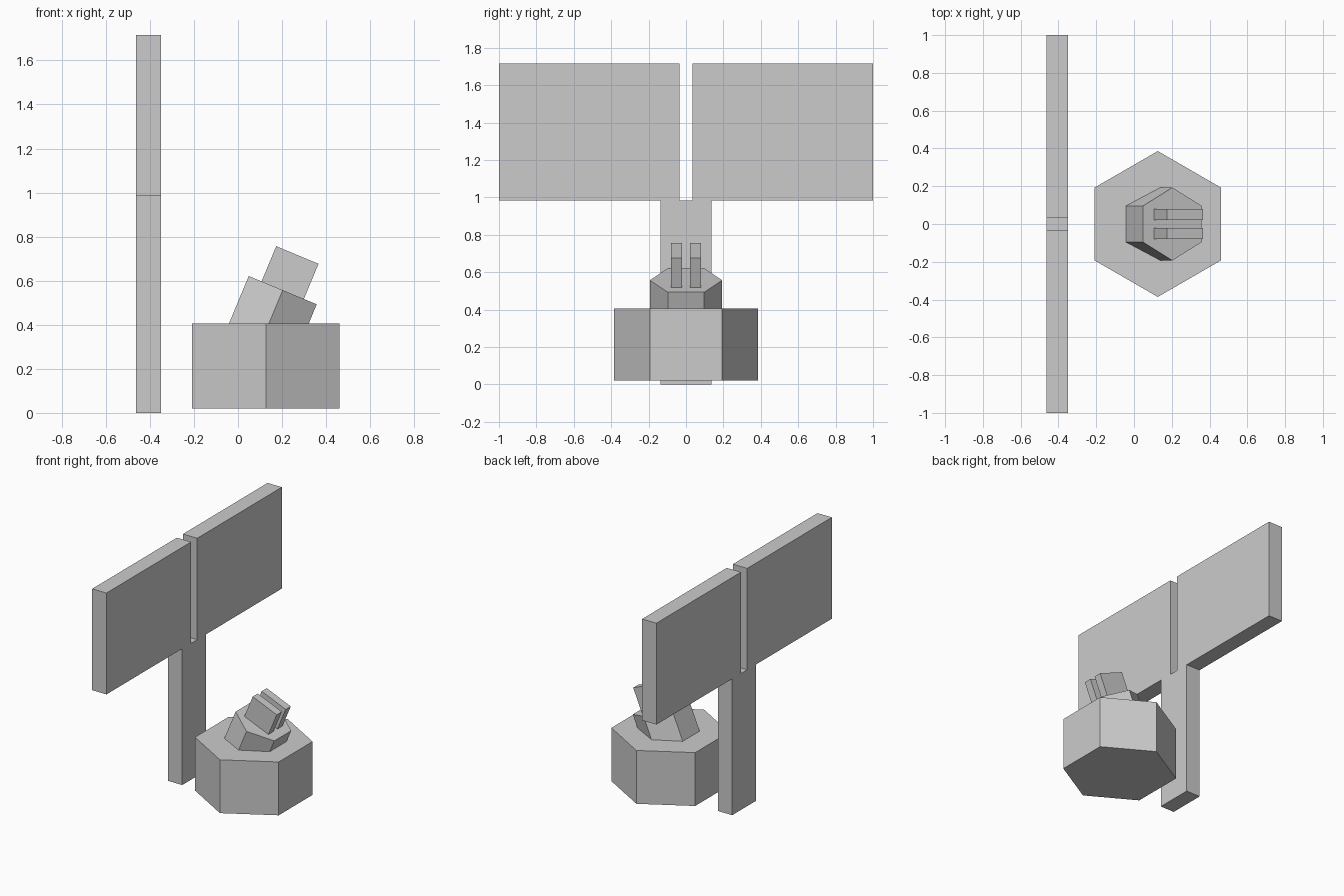
import bpy
from math import radians
from mathutils import Vector, Matrix

if "Cube" in bpy.data.objects:
    bpy.data.objects.remove(bpy.data.objects["Cube"])


def box(name, lo, hi, frame=Matrix()):
    lo, hi = Vector(lo), Vector(hi)
    bpy.ops.mesh.primitive_cube_add(size=1)
    ob = bpy.context.object
    ob.name = name
    ob.data.transform(frame @ Matrix.Translation((lo + hi) / 2)
                      @ Matrix.Diagonal((*(hi - lo), 1)))
    return ob


def hex_prism(name, radius, z0, z1, frame):
    bpy.ops.mesh.primitive_cylinder_add(vertices=6, radius=radius, depth=z1 - z0)
    ob = bpy.context.object
    ob.name = name
    ob.data.transform(frame @ Matrix.Translation((0, 0, (z0 + z1) / 2)))
    return ob


# Upright post and the two panels on top of it
X0, X1 = -0.464, -0.35
box("post", (X0, -0.136, 0), (X1, 0.136, 0.984))
for side, y0, y1 in (("left", -1, -0.035), ("right", 0.035, 1)):
    box("panel_" + side, (X0, y0, 0.984), (X1, y1, 1.716))

# Hexagonal base
hex_prism("hex_base", 0.386, 0.02, 0.405, Matrix.Translation((0.126, 0, 0)))

# Tilted hub: local origin is the centre of its top face
tilt = Matrix.Translation((0.203, 0, 0.557)) @ Matrix.Rotation(radians(22.6), 4, 'Y')
hex_prism("tilted_hub", 0.193, -0.385, 0, tilt)

# Pair of fins standing on the hub
for side, y0, y1 in (("left", -0.08, -0.022), ("right", 0.022, 0.08)):
    box("fin_" + side, (-0.104, y0, 0), (0.104, y1, 0.173), tilt)
